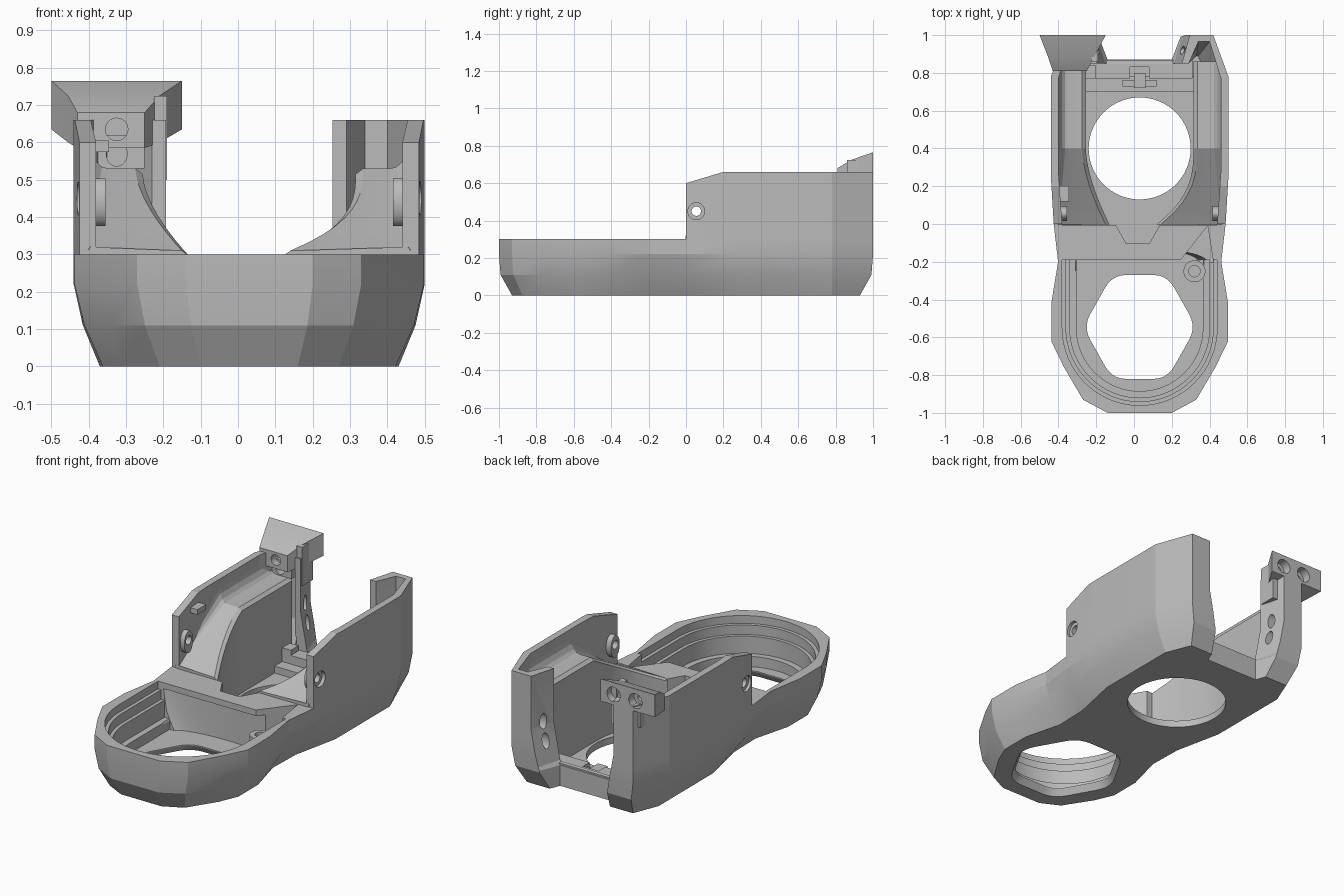
import bpy, bmesh
from math import sin, cos, pi, radians

if "Cube" in bpy.data.objects:
    bpy.data.objects.remove(bpy.data.objects["Cube"])

CX = 0.03  # body centre line
grey = bpy.data.materials.new("plain grey")
grey.use_nodes = True
COLOUR = (0.5, 0.5, 0.5, 1)
grey.diffuse_color = COLOUR
grey.node_tree.nodes["Principled BSDF"].inputs["Base Color"].default_value = COLOUR


def loft(name, rings):
    """Skin a closed solid over rings of equal point count."""
    bm = bmesh.new()
    vs = [[bm.verts.new(p) for p in r] for r in rings]
    n = len(vs[0])
    for a, b in zip(vs, vs[1:]):
        for i in range(n):
            j = (i + 1) % n
            bm.faces.new((a[i], a[j], b[j], b[i]))
    bm.faces.new(vs[0][::-1])
    bm.faces.new(vs[-1])
    bmesh.ops.recalc_face_normals(bm, faces=bm.faces)
    me = bpy.data.meshes.new(name)
    bm.to_mesh(me)
    bm.free()
    ob = bpy.data.objects.new(name, me)
    bpy.context.collection.objects.link(ob)
    me.materials.append(grey)
    return ob


def stack(name, levels):
    """Loft plan outlines given as (outline, height)."""
    return loft(name, [[(x, y, z) for x, y in pts] for pts, z in levels])


def prism(name, pts, z0, z1):
    return stack(name, [(pts, z0), (pts, z1)])


def box(name, x0, x1, y0, y1, z0, z1):
    return prism(name, [(x0, y0), (x1, y0), (x1, y1), (x0, y1)], z0, z1)


def circle(x, y, r, n=48, sy=1):
    return [(x + r * cos(2 * pi * i / n), y + sy * r * sin(2 * pi * i / n)) for i in range(n)]


def rod(name, axis, a0, a1, u, v, r, sv=1):
    """Cylinder along x or y; sv stretches it in z."""
    pts = circle(u, v, r, 36, sv)
    if axis == "x":
        return loft(name, [[(a, p, q) for p, q in pts] for a in (a0, a1)])
    return loft(name, [[(p, a, q) for p, q in pts] for a in (a0, a1)])


def cut(ob, *tools):
    for t in tools:
        m = ob.modifiers.new("cut", "BOOLEAN")
        m.operation, m.solver, m.object = "DIFFERENCE", "EXACT", t
        bpy.context.view_layer.objects.active = ob
        bpy.ops.object.modifier_apply(modifier=m.name)
        bpy.data.objects.remove(t)


def mirrored(half):
    """Close a half outline of (half width, y) about the centre line."""
    return [(CX + w, y) for w, y in half] + [(CX - w, y) for w, y in reversed(half)]


def rounded(pts, f, n=5):
    out = []
    for i, (x, y) in enumerate(pts):
        (ax, ay), (bx, by) = pts[i - 1], pts[(i + 1) % len(pts)]
        for k in range(n + 1):
            t = k / n
            p, q = f * (1 - t) ** 2, f * t * t
            out.append((x + (ax - x) * p + (bx - x) * q, y + (ay - y) * p + (by - y) * q))
    return out


# Faceted outer shell: half outlines at the base and at full width
base = [(.13, -.93), (.24, -.875), (.345, -.71), (.392, -.6), (.392, -.42), (.335, -.2),
        (.34, 0), (.4, .28), (.4, .78), (.34, .93)]
full = [(.17, -1), (.3, -.93), (.4, -.76), (.468, -.62), (.468, -.42), (.432, -.2),
        (.455, 0), (.47, .25), (.47, .78), (.39, 1)]
levels = []
for z, tx, ty in ((0, 0, 0), (.11, .65, .88), (.22, 1, 1), (.3, 1, 1), (.75, 1, 1)):
    levels.append((mirrored([(a + (c - a) * tx, b + (d - b) * ty)
                             for (a, b), (c, d) in zip(base, full)]), z))
shell = stack("outer_shell", levels)

# Side profile trim: low nose, tall rear walls
profile = [(-1.2, .3), (0, .3), (0, .6), (.2, .66), (1.2, .66), (1.2, 1), (-1.2, 1)]
cut(shell, loft("trim", [[(x, y, z) for y, z in profile] for x in (-1, 1)]))

# Rear bay, leaving hooked return walls at the back corners
low = mirrored([(.31, -.005), (.36, .28), (.36, .77), (.31, .89), (.3, .89), (.23, .85)])
high = mirrored([(.41, -.005), (.43, .28), (.43, .77), (.37, .965), (.31, .965), (.26, .85)])
cut(shell, stack("bay", [(low, .04), (high, .24), (high, .9)]))

# Open back between the return walls, wider towards the top
sill_gap = mirrored([(.17, .87), (.22, 1), (.24, 1.2)])
mid_gap = mirrored([(.18, .84), (.225, 1), (.245, 1.2)])
top_gap = mirrored([(.22, .84), (.265, 1), (.28, 1.2)])
cut(shell, stack("back_gap", [(sill_gap, -.1), (sill_gap, .12), (mid_gap, .14),
                              (top_gap, .35), (top_gap, 1)]))

# Stepped round nose chamber
for r, z0 in ((.335, .04), (.37, .1), (.39, .2), (.41, .255)):
    arc = [(CX + r * cos(a), -.55 - r * sin(a)) for a in [pi * i / 32 for i in range(33)]]
    cut(shell, prism("chamber", arc + [(CX - r, -.19), (CX + r, -.19)], z0, .5))

# Curved scoop below the deck, open corner pocket and hexagonal pocket
scoops = []
for w, z in ((.31, .04), (.36, .14), (.38, .265)):
    bow = [(CX + w * cos(a), -.2 + .07 * sin(a)) for a in [pi * i / 24 for i in range(25)]]
    scoops.append((bow + [(CX - w, -.25), (CX + w, -.25)], z))
cut(shell, stack("scoop", scoops),
    prism("corner", [(.24, -.2), (.42, -.2), (.39, -.01)], .13, .5),
    prism("hex_pocket", circle(.02, 0, .12, 6), .04, .5))

# Openings in the floor
hexagon = [(-.3, 0), (-.145, -.275), (.145, -.275), (.3, 0), (.145, .275), (-.145, .275)]
soft = rounded(hexagon, .25)
cut(shell, stack("hex_hole", [([(CX + x * s, -.545 + y * s) for x, y in soft], z)
                              for s, z in ((1.1, -.01), (1, .035), (1, .2))]),
    prism("round_hole", circle(CX, .4, .27, 64), -.1, .2))

# Parts repeated on both sides: sign, name, duct flare and its curve
for s, side, flare, bend in ((1, "left", .195, 2.7), (-1, "right", .125, 1.64)):
    # Sloping air duct, blended into the wall by a fillet
    sections = []
    for y in [-.003] + [.04 * i for i in range(1, 11)] + [.42, .86]:
        k = max(0, min(1, y / .4))
        inner = .285 - flare * (1 - k) ** bend
        top = .31 + .22 * k
        foot = .33 + .03 * k
        outer = .425 + .01 * k
        sec = [(inner, .02), (foot, .02), (outer, .24), (outer, top + .01 + .09 * k)]
        sec += [(.432 - .055 * k * (1 - cos(a)), top + .09 * k * (1 - sin(a)))
                for a in (.5, .9, 1.25, 1.57)]
        sec += [(inner + .02, top), (inner, top - .015)]
        sections.append([(CX + s * w, y, z) for w, z in sec])
    loft(side + "_duct", sections)
    # Slots through the return wall
    for z in (.265, .375):
        cut(shell, rod("slot", "x", CX + s * .15, CX + s * .3, .92, z, .022, 2))
    # Screw boss on the inner wall
    boss = rod(side + "_screw_boss", "x", CX + s * .385, CX + s * .425, .055, .44, .04, 1.6)
    hole = [rod("hole", "x", CX + s * .3, CX + s * .6, .055, .45, .025) for _ in range(2)]
    cut(boss, hole[0])
    cut(shell, hole[1], rod("counterbore", "x", CX + s * .44, CX + s * .6, .055, .45, .045))

# Wire clip on the right wall
box("wire_clip", -.405, -.345, .12, .2, .575, .605)

# Low latch sill at the back of the floor
sill = box("rear_sill", -.25, .31, .77, .868, .02, .13)
cut(sill, box("notch", -.02, .08, .7, .83, .06, .2))
step = box("sill_step", -.26, .32, .7, .78, .02, .08)
cut(step, box("notch", -.06, .12, .73, .76, .05, .2))
box("latch_tab", 0, .06, .72, .8, .03, .11)
box("sill_end_stop", -.26, -.2, .77, .84, .02, .16)

# Nose screw boss
nose_boss = prism("nose_screw_boss", circle(.32, -.25, .058, 36), .02, .2)
cut(nose_boss, prism("bore", circle(.32, -.25, .03, 36), .08, .4))

# Cable bracket on the right rear corner
post = box("bracket_post", -.385, -.25, .85, .97, .53, .62)
cut(post, rod("hole", "y", .8, .93, -.325, .57, .028, 1.2))
box("bracket_rib", -.225, -.19, .86, .96, .5, .725)
head = loft("bracket_head", [
    [(x0, y, z0), (x1, y, z0), (x1, y, z1), (x0, y, z1)] for x0, x1, y, z0, z1 in
    ((-.43, -.25, .81, .585, .68), (-.455, -.21, .885, .6, .725), (-.5, -.15, 1, .635, .765))])
cut(head, rod("hole", "y", .7, .89, -.325, .635, .03))
for x in (-.235, -.375):
    cut(head, rod("recess", "y", .95, 1.1, x, .695, .043),
        rod("bore", "y", .9, 1.1, x, .695, .02))

# Smooth curved areas while keeping facets crisp
for ob in bpy.context.scene.objects:
    ob.select_set(ob.type == "MESH")
bpy.context.view_layer.objects.active = shell
bpy.ops.object.shade_smooth_by_angle(angle=radians(15))
